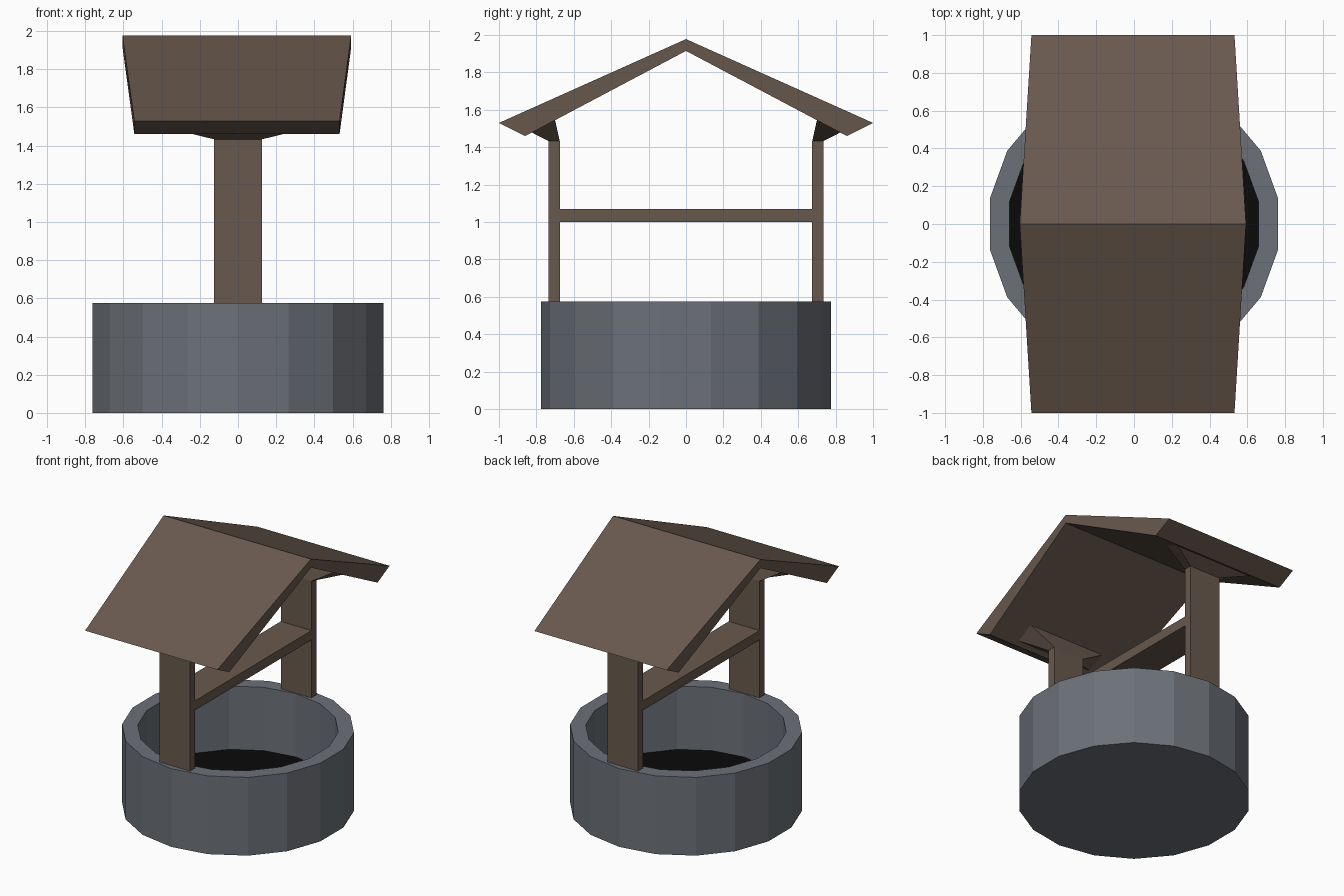
import bpy, bmesh, math

if "Cube" in bpy.data.objects:
    bpy.data.objects.remove(bpy.data.objects["Cube"])


def material(name, rgb):
    m = bpy.data.materials.new(name)
    m.diffuse_color = (*rgb, 1)
    m.use_nodes = True
    m.node_tree.nodes["Principled BSDF"].inputs["Base Color"].default_value = m.diffuse_color
    return m


STONE = material("stone", (0.15, 0.165, 0.19))
WOOD = material("wood", (0.14, 0.1, 0.075))
WATER = material("dark_water", (0.003, 0.003, 0.003))


def loft(name, rings, mat, cap_start=True, cap_end=True, bottom_mat=None):
    """Skin a list of equal-length point rings and cap the ends."""
    bm = bmesh.new()
    vs = [[bm.verts.new(p) for p in ring] for ring in rings]
    n = len(rings[0])
    for a, b in zip(vs, vs[1:]):
        for i in range(n):
            j = (i + 1) % n
            bm.faces.new((a[i], a[j], b[j], b[i]))
    if cap_start:
        bm.faces.new(vs[0][::-1])
    end = bm.faces.new(vs[-1]) if cap_end else None
    bmesh.ops.recalc_face_normals(bm, faces=bm.faces)
    if bottom_mat and end:
        end.material_index = 1
    me = bpy.data.meshes.new(name)
    bm.to_mesh(me)
    bm.free()
    me.materials.append(mat)
    if bottom_mat:
        me.materials.append(bottom_mat)
    ob = bpy.data.objects.new(name, me)
    bpy.context.collection.objects.link(ob)
    return ob


def circle(r, z, n=18):
    return [(r * math.cos(math.radians(10) + i * math.tau / n),
             r * math.sin(math.radians(10) + i * math.tau / n), z) for i in range(n)]


def rect(hx, y0, y1, z0, z1):
    """Rectangle whose inner edge is at (y0, z0) and outer edge at (y1, z1)."""
    return [(-hx, y0, z0), (hx, y0, z0), (hx, y1, z1), (-hx, y1, z1)]


# Stone ring: outer wall, rim, inner wall and dark floor
loft("well_wall", [circle(0.775, 0), circle(0.775, 0.575),
                   circle(0.67, 0.575), circle(0.67, 0.11)], STONE, bottom_mat=WATER)

# Posts with flared heads meeting the sloping roof
for label, s in (("back", 1), ("front", -1)):
    loft(label + "_post", [rect(0.125, s * 0.675, s * 0.735, 0.575, 0.575),
                           rect(0.125, s * 0.675, s * 0.735, 1.433, 1.433),
                           rect(0.31, s * 0.70, s * 0.825, 1.545, 1.479)], WOOD)

# Crossbar between the posts
loft("crossbar", [rect(0.125, -0.675, 0.675, z, z) for z in (1.0, 1.07)], WOOD)

# Gabled roof: profile in y/z, wider at the ridge than at the eaves
profile = [(-1, 1.53), (0, 1.978), (1, 1.53), (0.86, 1.46), (0, 1.915), (-0.86, 1.46)]


def gable(ridge_x, eave_x):
    return [(ridge_x if y == 0 else eave_x, y, z) for y, z in profile]


roof = loft("roof", [gable(-0.605, -0.543), gable(0.593, 0.532)], WOOD,
            cap_start=False, cap_end=False)

# Gable ends as two quads each
bm = bmesh.new()
bm.from_mesh(roof.data)
bm.verts.ensure_lookup_table()
for o in (0, 6):
    for q in ((0, 1, 4, 5), (1, 2, 3, 4)):
        bm.faces.new([bm.verts[o + i] for i in q])
bmesh.ops.recalc_face_normals(bm, faces=bm.faces)
bm.to_mesh(roof.data)
bm.free()
